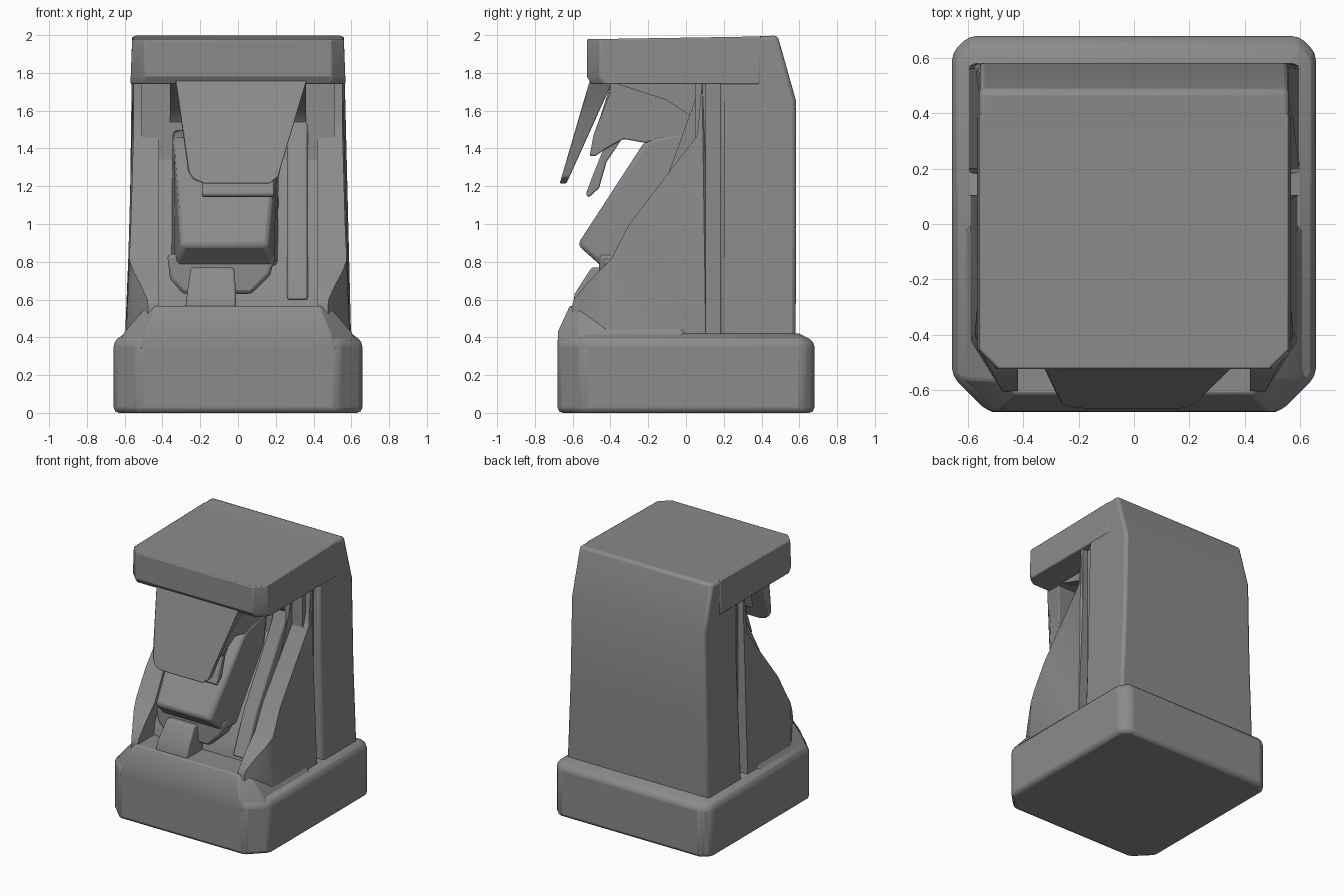
import bpy, bmesh, math

grey = bpy.data.materials.new("plain grey")
grey.diffuse_color = (0.26, 0.26, 0.26, 1)


def finish(name, bm, bevel=0.0, segs=2):
    bmesh.ops.recalc_face_normals(bm, faces=bm.faces[:])
    me = bpy.data.meshes.new(name)
    bm.to_mesh(me)
    bm.free()
    me.materials.append(grey)
    ob = bpy.data.objects.new(name, me)
    bpy.context.collection.objects.link(ob)
    if bevel:
        m = ob.modifiers.new("soft edges", 'BEVEL')
        m.width, m.segments, m.limit_method = bevel, segs, 'ANGLE'
        m.angle_limit = math.radians(35)
    bpy.ops.object.select_all(action='DESELECT')
    ob.select_set(True)
    bpy.context.view_layer.objects.active = ob
    bpy.ops.object.shade_smooth_by_angle(angle=math.radians(32))
    return ob


def loft(name, rings, bevel=0.0):
    """Skin matching rings of points and cap both ends."""
    bm = bmesh.new()
    vs = [[bm.verts.new(p) for p in r] for r in rings]
    n = len(vs[0])
    for a, b in zip(vs, vs[1:]):
        for i in range(n):
            j = (i + 1) % n
            bm.faces.new((a[i], a[j], b[j], b[i]))
    caps = [bm.faces.new(vs[0]), bm.faces.new(vs[-1][::-1])]
    bmesh.ops.triangulate(bm, faces=[f for f in caps if len(f.verts) > 8])
    return finish(name, bm, bevel)


def side_prism(name, yz, x0, x1, bevel=0.0):
    """Side profile stretched across x; x0 and x1 may depend on (y, z)."""
    f = lambda x, y, z: x(y, z) if callable(x) else x
    return loft(name, [[(f(x, y, z), y, z) for y, z in yz] for x in (x0, x1)], bevel)


def outline(hx, y0, y1, cf, cb, z, z_back=None):
    """Plan rectangle with cut front and back corners."""
    half = [(hx - cf, y0), (hx, y0 + cf), (hx, y1 - cb), (hx - cb, y1)]
    pts = half + [(-x, y) for x, y in reversed(half)]
    zb = z if z_back is None else z_back
    return [(x, y, z + (zb - z) * (y - y0) / (y1 - y0)) for x, y in pts]


# Base block with sloped rim, and its raised front shoulder
loft("base", [outline(0.658, -0.68, 0.68, 0.13, 0.06, 0.0),
              outline(0.658, -0.68, 0.68, 0.13, 0.06, 0.38),
              outline(0.60, -0.64, 0.60, 0.12, 0.04, 0.42)], 0.03)
loft("base_shoulder", [outline(0.645, -0.68, 0.0, 0.125, 0.02, 0.34),
                       outline(0.60, -0.678, 0.0, 0.115, 0.02, 0.43),
                       outline(0.48, -0.615, 0.0, 0.05, 0.02, 0.567)], 0.008)


# Back tower, narrowing towards the top
def outer(y, z):
    return 0.56 + 0.04 * max(0.0, min(1.0, (1.3 - z) / 0.9))


tower = [(0.18, 0.36), (0.58, 0.36), (0.583, 1.0), (0.583, 1.65),
         (0.485, 1.998), (0.18, 1.985), (0.18, 1.3)]
side_prism("back_tower", tower, lambda y, z: -outer(y, z), outer, 0.02)

# Core behind the narrow vertical slots
side_prism("slot_core", [(0.05, 0.4), (0.25, 0.4), (0.25, 1.8), (0.05, 1.8)], -0.51, 0.51)


# Sloping side walls, pulled inwards at the front corners
def wall_outer(y, z):
    return outer(y, z) - 0.006 - 0.6 * max(0.0, -0.42 - y)


wall = [(-0.605, 0.56), (-0.595, 0.60), (-0.52, 0.69), (-0.46, 0.75), (-0.40, 0.81),
        (-0.30, 1.0), (0.06, 1.47), (0.085, 1.56), (0.085, 1.76), (0.105, 1.76),
        (0.105, 1.3), (0.105, 0.36), (-0.42, 0.36), (-0.60, 0.42)]
for s, side in ((-1, "left"), (1, "right")):
    side_prism(side + "_wall", wall, s * 0.42, lambda y, z, s=s: s * wall_outer(y, z))
    # Brackets joining wall tops to the canopy
    side_prism(side + "_bracket", [(-0.36, 1.74), (-0.10, 1.655), (0.04, 1.56), (0.07, 1.50),
                                   (0.11, 1.50), (0.11, 1.75)], s * 0.30, s * 0.36)

# Slanted panel between the walls
side_prism("inner_panel", [(-0.42, 0.5), (-0.40, 0.66), (-0.24, 0.92), (0.09, 1.40),
                           (0.10, 1.76), (0.2, 1.76), (0.2, 0.5)], -0.43, 0.43)

# Raised rail beside the chute
side_prism("slanted_rail", [(-0.44, 0.60), (-0.30, 0.92), (0.03, 1.46), (0.06, 1.58),
                            (0.12, 1.58), (0.12, 1.35), (-0.30, 0.6)], 0.26, 0.37, 0.012)

# Chute with jutting lip
lip = [(0.06, 1.50), (-0.18, 1.46), (-0.23, 1.42), (-0.575, 0.89), (-0.44, 0.77),
       (-0.28, 0.78), (0.02, 1.25)]
side_prism("chute", lip,
           lambda y, z: -0.345 - 0.02 * (1.5 - z) + 0.25 * max(0.0, -0.35 - y),
           lambda y, z: 0.215 - 0.25 * max(0.0, -0.35 - y), 0.025)
loft("chute_foot", [[(x, y, z) for x, z in ((-0.375, 0.84), (-0.36, 0.71), (-0.29, 0.63),
                                           (0.07, 0.63), (0.17, 0.73), (0.20, 0.84))]
                    for y in (-0.46, -0.25)], 0.02)

# Small block on the tray
loft("tray_block", [[(-0.28, -0.60, 0.55), (-0.01, -0.60, 0.55), (-0.01, -0.40, 0.55), (-0.28, -0.40, 0.55)],
                    [(-0.27, -0.59, 0.63), (-0.01, -0.59, 0.63), (-0.01, -0.40, 0.63), (-0.27, -0.40, 0.63)],
                    [(-0.25, -0.50, 0.77), (-0.02, -0.50, 0.77), (-0.02, -0.40, 0.77), (-0.25, -0.40, 0.77)]], 0.012)

# Overhanging canopy
loft("canopy", [outline(0.568, -0.50, 0.40, 0.07, 0.01, 1.74),
                outline(0.568, -0.525, 0.40, 0.07, 0.01, 1.78),
                outline(0.56, -0.525, 0.40, 0.07, 0.01, 1.978, 1.993)], 0.018)

# Front flap hanging from the canopy
flap = [(-0.335, 1.77), (-0.29, 1.55), (-0.265, 1.28), (-0.235, 1.235), (-0.18, 1.215),
        (0.17, 1.215), (0.215, 1.25), (0.27, 1.53), (0.315, 1.65), (0.37, 1.77)]


def flap_y(z):
    return -0.67 + 0.155 * (z - 1.21) / 0.53


loft("front_flap", [[(x, flap_y(z), z) for x, z in flap],
                    [(x, flap_y(z) + 0.035 + 0.085 * (z - 1.21) / 0.53, z) for x, z in flap]], 0.006)

# Mechanism behind the flap and its tongue
side_prism("inner_mechanism", [(-0.40, 1.75), (-0.40, 1.70), (-0.49, 1.47), (-0.51, 1.36),
                               (-0.48, 1.36), (-0.42, 1.40), (-0.33, 1.45), (-0.22, 1.43),
                               (0.08, 1.48), (0.08, 1.60), (-0.30, 1.75)], -0.21, 0.21, 0.012)
side_prism("tongue", [(-0.42, 1.44), (-0.50, 1.24), (-0.53, 1.16), (-0.515, 1.14),
                      (-0.46, 1.19), (-0.42, 1.33), (-0.34, 1.45)], -0.19, 0.19, 0.008)
